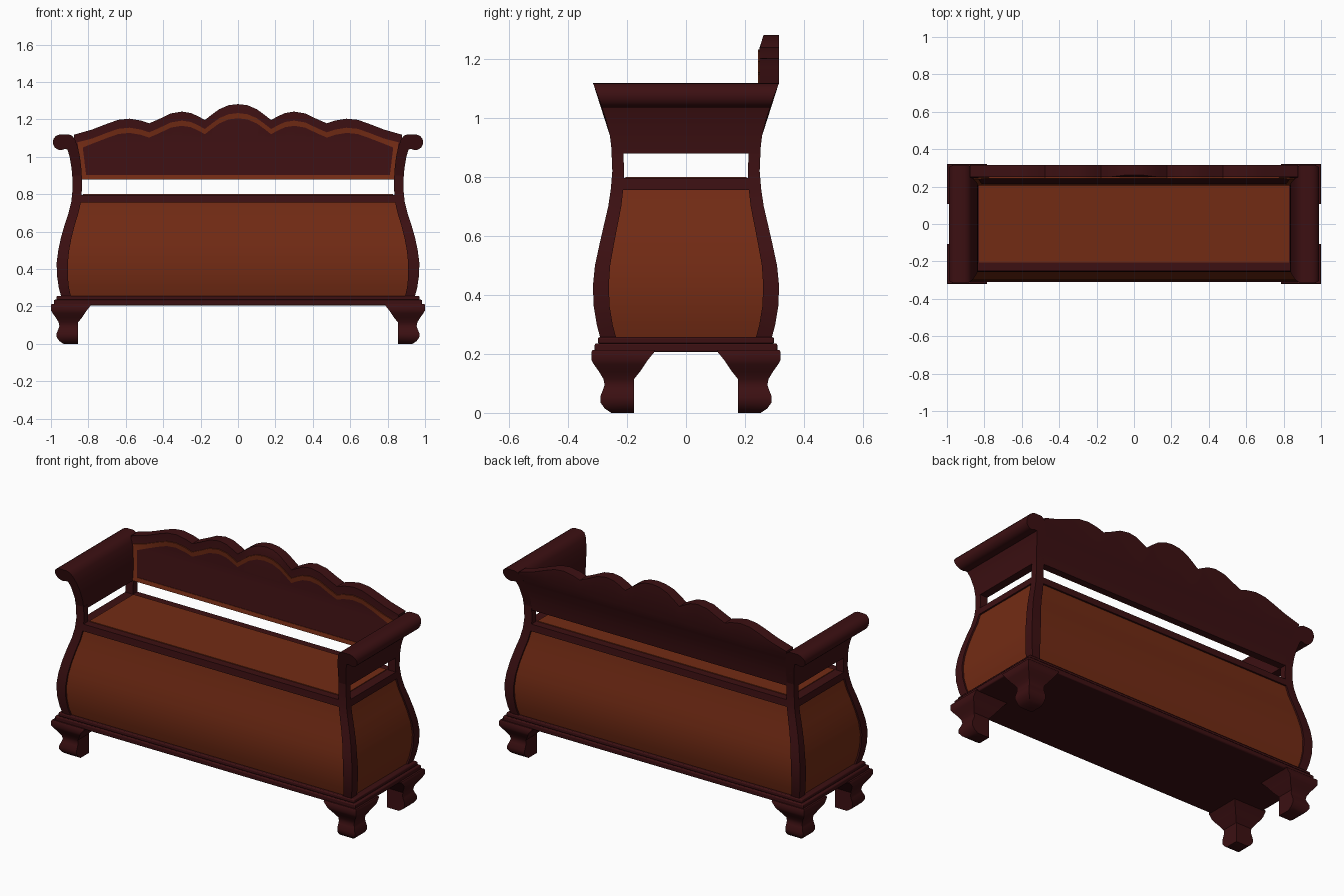
import bpy, bmesh, math

if "Cube" in bpy.data.objects:
    bpy.data.objects.remove(bpy.data.objects["Cube"])


def material(name, color):
    m = bpy.data.materials.new(name)
    m.diffuse_color = (*color, 1)
    m.use_nodes = True
    m.node_tree.nodes["Principled BSDF"].inputs["Base Color"].default_value = m.diffuse_color
    return m


DARK = material("dark_wood", (0.045, 0.005, 0.006))
BROWN = material("brown_wood", (0.17, 0.024, 0.007))


def interp(table, z):
    """Piecewise linear lookup in [(key, value), ...]."""
    if z <= table[0][0]:
        return table[0][1]
    for (a, va), (b, vb) in zip(table, table[1:]):
        if z <= b:
            return va + (vb - va) * (z - a) / (b - a)
    return table[-1][1]


def make(name, rings, mat, closed=False, angle=35):
    """Skin a list of equal-length vertex rings; cap the ends or close the loop."""
    bm = bmesh.new()
    vs = [[bm.verts.new(p) for p in r] for r in rings]
    n = len(rings[0])
    pairs = list(zip(vs, vs[1:])) + ([(vs[-1], vs[0])] if closed else [])
    for a, b in pairs:
        for i in range(n):
            j = (i + 1) % n
            bm.faces.new((a[i], a[j], b[j], b[i]))
    if not closed:
        bm.faces.new(vs[0])
        bm.faces.new(vs[-1])
    bmesh.ops.recalc_face_normals(bm, faces=bm.faces)
    me = bpy.data.meshes.new(name)
    bm.to_mesh(me)
    bm.free()
    for p in me.polygons:
        p.use_smooth = True
    me.set_sharp_from_angle(angle=math.radians(angle))
    me.materials.append(mat)
    ob = bpy.data.objects.new(name, me)
    bpy.context.collection.objects.link(ob)
    return ob


def rect(x0, x1, y0, y1, z):
    return [(x0, y0, z), (x1, y0, z), (x1, y1, z), (x0, y1, z)]


def block(name, hx, hy, z0, z1, mat, bevel=0):
    ob = make(name, [rect(-hx, hx, -hy, hy, z) for z in (z0, z1)], mat)
    if bevel:
        b = ob.modifiers.new("bevel", "BEVEL")
        b.width, b.segments = bevel, 2
    return ob


# Bulging outer half-width (x) and half-depth (y) by height
HX = [(.24, .942), (.30, .958), (.36, .967), (.43, .970), (.50, .961), (.57, .946),
      (.64, .926), (.70, .906), (.76, .891), (.82, .885), (.90, .885)]
HY = [(.24, .287), (.30, .303), (.36, .313), (.43, .316), (.50, .309), (.57, .294),
      (.64, .278), (.70, .264), (.76, .255), (.82, .250), (.88, .251), (.94, .258),
      (1.0, .273), (1.06, .293), (1.12, .316)]


def hx(z): return interp(HX, z)
def hy(z): return interp(HY, z)


body_z = [z for z, _ in HX if z < .77]

# Panelled chest body, slightly recessed behind the frame
D = .010
make("chest_body", [rect(-hx(z) + D, hx(z) - D, -hy(z) + D, hy(z) - D, z)
                    for z in body_z], BROWN)
make("top_rail", [rect(-hx(z), hx(z), -hy(z), hy(z), z) for z in (.757, .78, .797)], DARK)
block("seat", .83, .206, .77, .801, BROWN)

# Base mouldings
block("upper_base_moulding", .97, .299, .234, .257, DARK, .006)
block("lower_base_moulding", .985, .310, .206, .236, DARK, .006)

# Corner posts and bracket feet
LEG = [(0, -.068, -.145), (.015, -.045, -.145), (.035, -.031, -.145), (.055, -.030, -.145),
       (.08, -.040, -.145), (.095, -.045, -.145), (.115, -.041, -.145), (.14, -.026, -.165),
       (.165, -.008, -.182), (.18, 0, -.192), (.207, 0, -.214), (.213, -.004, -.214)]
for sx, side in ((-1, "left"), (1, "right")):
    for sy, end in ((-1, "front"), (1, "back")):
        rings = []
        for z in [z for z, _ in HX]:
            wx = interp([(.25, .052), (.43, .060), (.82, .050)], z)
            wy = interp([(.43, .054), (.82, .040)], z)
            rings.append(rect(sx * (hx(z) - wx), sx * hx(z), sy * (hy(z) - wy), sy * hy(z), z))
        make(f"{end}_{side}_post", rings, DARK)
        make(f"{end}_{side}_foot",
             [rect(sx * (1 + i), sx * (1 + o), sy * (.321 + i), sy * (.321 + o), z)
              for z, o, i in LEG], DARK)

# Rolled arms: scroll profile in x-z, stretched in y to follow the flare
ARM = [(.835, .88), (.838, .94), (.845, 1.0), (.856, 1.05), (.870, 1.09), (.885, 1.112),
       (.905, 1.12)]
ARM += [(.948 + .042 * math.sin(math.radians(a)), 1.078 + .042 * math.cos(math.radians(a)))
        for a in range(0, 211, 21)]
ARM += [(.912, 1.04), (.900, 1.0), (.890, .94), (.885, .88)]
for sx, side in ((-1, "left"), (1, "right")):
    make(f"{side}_arm", [[(sx * x, s * hy(z), z) for x, z in ARM] for s in (-1, 1)], DARK)

# Scalloped backrest
CREST = [(0, 1.282), (.05, 1.276), (.1, 1.255), (.14, 1.226), (.177, 1.197), (.21, 1.215),
         (.25, 1.234), (.3, 1.242), (.36, 1.232), (.42, 1.203), (.475, 1.179), (.52, 1.194),
         (.58, 1.204), (.64, 1.198), (.7, 1.177), (.78, 1.146), (.89, 1.118)]
FRONT = [(.88, .211), (1.1, .250), (1.24, .250), (1.285, .264)]


def front(z): return interp(FRONT, z)


xs = [-x for x, _ in CREST[:0:-1]] + [x for x, _ in CREST]
levels = (.88, .94, 1.0, 1.06, 1.1)
rings = []
for x in xs:
    top = interp(CREST, abs(x))
    x = max(-.878, min(.878, x))
    zs = list(levels) + [min(top, 1.24), top] if top > 1.24 else list(levels) + [top - .01, top]
    rings.append([(x, front(z), z) for z in zs] + [(x, hy(z), z) for z in reversed(zs)])
make("backrest", rings, DARK)

# Brown moulding framing the backrest panel
mid = [x for x in xs if abs(x) < .8]
outer = [(-.835, .881), (-.858, 1.078)] + [(x, interp(CREST, abs(x)) - .048) for x in mid]
outer += [(.858, 1.078), (.835, .881)]
inner = [(-.812, .903), (-.830, 1.050)] + [(x, interp(CREST, abs(x)) - .076) for x in mid]
inner += [(.830, 1.050), (.812, .903)]
make("backrest_trim",
     [[(ox, front(oz) + .01, oz), (ox, front(oz) - .006, oz),
       (ix, front(iz) - .003, iz), (ix, front(iz) + .01, iz)]
      for (ox, oz), (ix, iz) in zip(outer, inner)], BROWN, closed=True)
